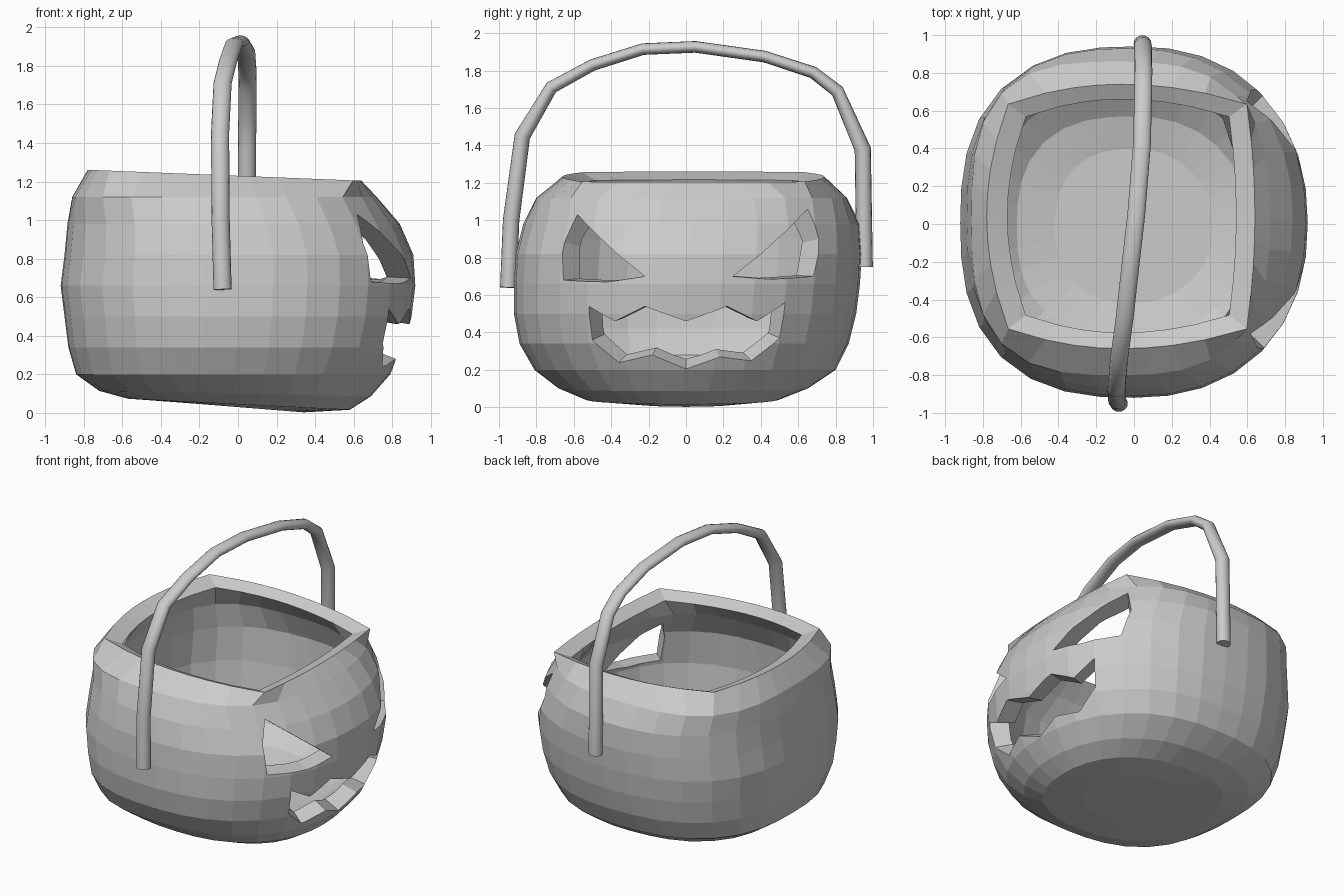
import bpy, bmesh, math
from mathutils import Vector
from mathutils.bvhtree import BVHTree

if "Cube" in bpy.data.objects:
    bpy.data.objects.remove(bpy.data.objects["Cube"])


def make_object(name, bm):
    bmesh.ops.recalc_face_normals(bm, faces=bm.faces)
    mesh = bpy.data.meshes.new(name)
    bm.to_mesh(mesh)
    obj = bpy.data.objects.new(name, mesh)
    bpy.context.collection.objects.link(obj)
    return obj


def loft(bm, rings):
    """Skin a list of equal-length closed rings and cap both ends."""
    loops = [[bm.verts.new(p) for p in ring] for ring in rings]
    n = len(loops[0])
    for a, b in zip(loops, loops[1:]):
        for i in range(n):
            j = (i + 1) % n
            bm.faces.new((a[i], a[j], b[j], b[i]))
    bm.faces.new(loops[0][::-1])
    bm.faces.new(loops[-1])


def squircle(z, x0, x1, y0, y1, power, tilt=0.0, count=32):
    """Rounded-square ring; a power above 4 gives bowed sides with sharp corners."""
    ring = []
    for i in range(count):
        a = 2 * math.pi * i / count
        c, s = math.cos(a), math.sin(a)
        if power > 4:
            m = max(abs(c), abs(s))
            u, v = c / m, s / m
            kx, ky = (.94 if c > 0 else .84), .85
            u, v = u * (1 - (1 - kx) * v * v), v * (1 - (1 - ky) * u * u)
        else:
            p = power - .35 if c > .01 and power > 2.3 else power  # rounder face side
            r = (abs(c) ** p + abs(s) ** p) ** (-1 / p)
            u, v = c * r, s * r
        x = (x0 + x1) / 2 + u * (x1 - x0) / 2
        y = (y0 + y1) / 2 + v * (y1 - y0) / 2
        ring.append((x, y, z - tilt * x))
    return ring


# Hollow body: up the outside, over the rim, down the inside
profile = [
    (.03, -.30, .34, -.30, .30, 2.2, .08),
    (.045, -.57, .58, -.54, .50, 2.6, .05),
    (.10, -.72, .69, -.68, .65, 2.6, .02),
    (.20, -.84, .79, -.81, .80, 2.6),
    (.34, -.88, .86, -.89, .87, 2.6),
    (.50, -.90, .90, -.92, .91, 2.6),
    (.66, -.92, .92, -.92, .93, 2.6),
    (.82, -.90, .91, -.91, .94, 2.6),
    (.98, -.885, .84, -.87, .93, 2.6),
    (1.12, -.86, .72, -.80, .86, 3.1),
    (1.23, -.78, .64, -.66, .74, 5, .04),
    (1.19, -.67, .54, -.575, .66, 5, .04),
    (1.07, -.74, .61, -.68, .75, 3.1),
    (.90, -.78, .76, -.78, .82, 2.6),
    (.66, -.80, .80, -.80, .81, 2.6),
    (.42, -.78, .77, -.78, .78, 2.6),
    (.28, -.74, .71, -.73, .71, 2.6),
    (.19, -.62, .60, -.60, .57, 2.6),
    (.15, -.42, .42, -.42, .40, 2.4),
]
bm = bmesh.new()
loft(bm, [squircle(*p) for p in profile])
tree = BVHTree.FromBMesh(bm)
body = make_object("basket_body", bm)
bm.free()

# Carved face on the +x side, cut with walls converging inwards
left_eye = [(-.58, 1.03), (-.65, .88), (-.655, .68), (-.42, .67), (-.22, .70)]
right_eye = [(.65, 1.06), (.71, .90), (.68, .70), (.45, .685), (.25, .70)]
mouth = [(-.52, .54), (-.38, .46), (-.22, .54), (0, .46), (.22, .54), (.38, .46),
         (.53, .56), (.50, .37), (.35, .25), (.18, .27), (0, .205), (-.18, .28),
         (-.36, .24), (-.50, .36)]
bm = bmesh.new()
for outline, height in ((left_eye, .74), (right_eye, .74), (mouth, .60)):
    centre = Vector((0, 0, height))
    points = [tree.ray_cast(Vector((3, y, z)), Vector((-1, 0, 0)))[0] for y, z in outline]
    loft(bm, [[centre + (p - centre) * k for p in points] for k in (.62, 1.38)])
bmesh.ops.triangulate(bm, faces=bm.faces)
cutter = make_object("face_cutter", bm)
bm.free()
cutter.hide_render = True

cut = body.modifiers.new("carved_face", 'BOOLEAN')
cut.operation = 'DIFFERENCE'
cut.solver = 'EXACT'
cut.object = cutter
bpy.context.view_layer.objects.active = body
bpy.ops.object.modifier_apply(modifier=cut.name)
bpy.data.objects.remove(cutter)

# Bent handle: flattened tube swept over the basket
path = [(-.08, -.95, .64), (-.09, -.935, 1.0), (-.093, -.875, 1.45), (-.08, -.72, 1.71),
        (-.05, -.50, 1.83), (-.02, -.23, 1.915), (.012, .05, 1.927), (.042, .42, 1.875),
        (.048, .68, 1.79), (.05, .81, 1.69), (.047, .945, 1.38), (.045, .955, .75)]
path = [Vector(p) for p in path]
rings = []
for i, p in enumerate(path):
    before = (p - path[max(i - 1, 0)]).normalized()
    after = (path[min(i + 1, len(path) - 1)] - p).normalized()
    t = (before + after).normalized()
    out = t.cross(Vector((1, 0, 0))).normalized()
    side = out.cross(t)
    thick = .044 - .013 * min(1, max(0, (p.z - 1.4) / .45))
    rings.append([p + side * (.047 * math.cos(a)) + out * (thick * math.sin(a))
                  for a in (2 * math.pi * k / 16 for k in range(16))])
bm = bmesh.new()
loft(bm, rings)
handle = make_object("handle", bm)
bm.free()
bpy.ops.object.select_all(action='DESELECT')
handle.select_set(True)
bpy.context.view_layer.objects.active = handle
bpy.ops.object.shade_smooth_by_angle(angle=math.radians(35))
